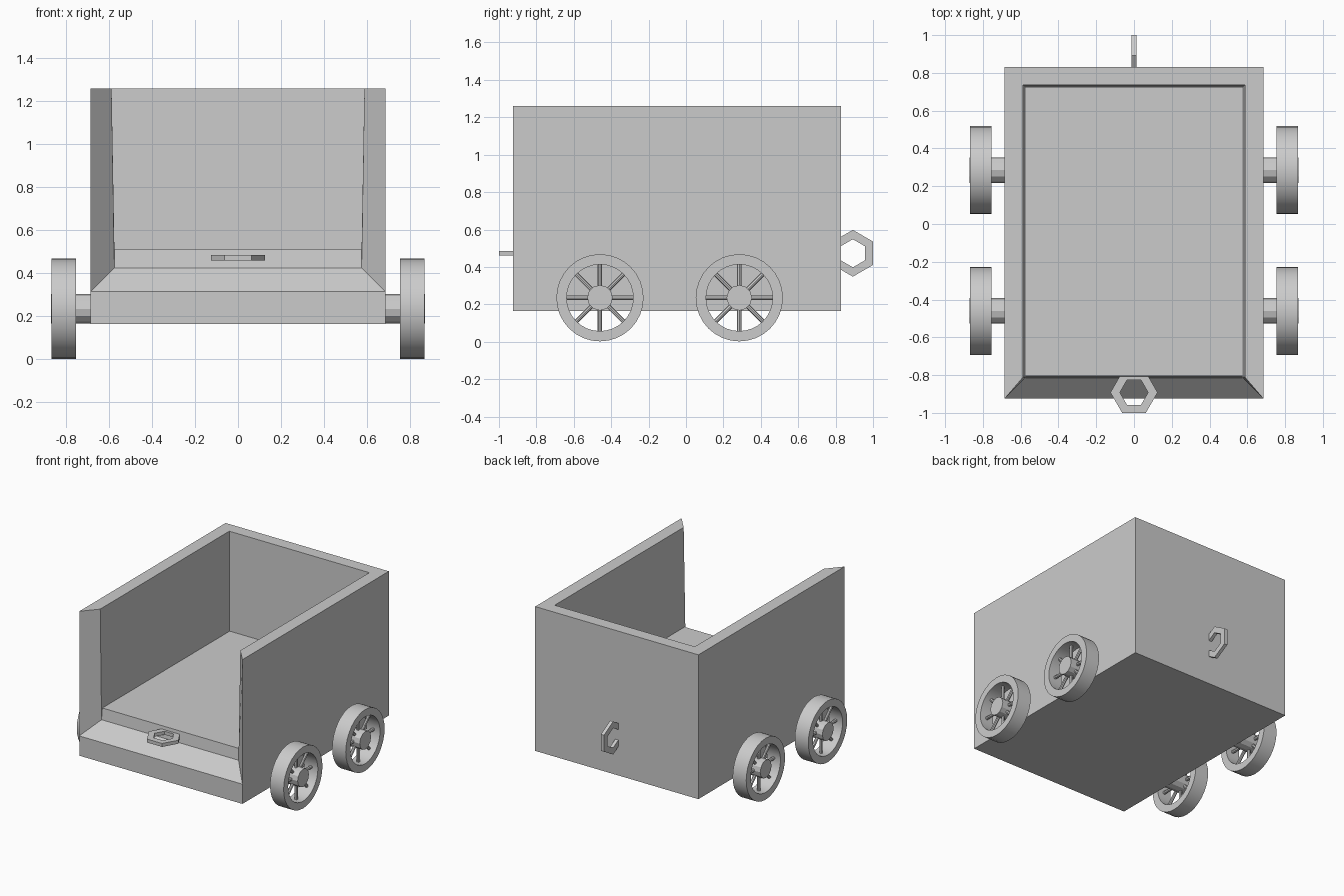
import bpy, bmesh, math
from mathutils import Matrix

if "Cube" in bpy.data.objects:
    bpy.data.objects.remove(bpy.data.objects["Cube"])


def make_object(name, bm, smooth=False):
    bmesh.ops.recalc_face_normals(bm, faces=bm.faces[:])
    mesh = bpy.data.meshes.new(name)
    bm.to_mesh(mesh)
    bm.free()
    ob = bpy.data.objects.new(name, mesh)
    bpy.context.collection.objects.link(ob)
    if smooth:
        bpy.ops.object.select_all(action='DESELECT')
        ob.select_set(True)
        bpy.context.view_layer.objects.active = ob
        bpy.ops.object.shade_smooth_by_angle(angle=math.radians(35))
    return ob


def add_ring(bm, r_out, r_in, half, sides, matrix, phase=0.0):
    """Flat-walled ring around local z."""
    loops = []
    for r, z in ((r_out, -half), (r_out, half), (r_in, half), (r_in, -half)):
        loops.append([bm.verts.new(matrix @ Matrix.Rotation(phase + i * math.tau / sides, 4, 'Z')
                                   @ Matrix.Translation((r, 0, z)).translation)
                      for i in range(sides)])
    for a, b in zip(loops, loops[1:] + loops[:1]):
        for i in range(sides):
            j = (i + 1) % sides
            bm.faces.new((a[i], a[j], b[j], b[i]))


def add_rod(bm, r, length, sides, matrix):
    bmesh.ops.create_cone(bm, cap_ends=True, segments=sides, radius1=r, radius2=r,
                          depth=length, matrix=matrix)


# Open-fronted wagon body: one half profile mirrored across x
W, FRONT, BACK, BOTTOM, TOP = 0.685, -0.925, 0.83, 0.165, 1.26
half = {
    'bf': (W, FRONT, BOTTOM), 'bb': (W, BACK, BOTTOM),
    'tf': (W, FRONT, TOP), 'tb': (W, BACK, TOP),
    'sill': (W, FRONT, 0.315), 'lip': (0.575, -0.815, 0.425),
    'ff': (0.575, -0.805, 0.51), 'fb': (0.575, 0.722, 0.51),
    'itf': (0.588, -0.812, TOP), 'itb': (0.588, 0.735, TOP),
}
bm = bmesh.new()
R = {k: bm.verts.new(p) for k, p in half.items()}
L = {k: bm.verts.new((-p[0], p[1], p[2])) for k, p in half.items()}
# side wall, end chamfer, rim and inner wall on both sides
for S in (R, L):
    for keys in ('bf bb tb tf sill', 'tf sill lip itf', 'tf itf itb tb', 'itf lip ff fb itb'):
        bm.faces.new([S[k] for k in keys.split()])
# faces spanning the width: bottom, back, rim, inner back, floor, riser, sill, front
for a, b in (('bf', 'bb'), ('bb', 'tb'), ('tb', 'itb'), ('itb', 'fb'),
             ('fb', 'ff'), ('ff', 'lip'), ('lip', 'sill'), ('sill', 'bf')):
    bm.faces.new((R[a], R[b], L[b], L[a]))
make_object('wagon_body', bm)

# Wheels: rim, hub with axle stub, and eight spokes
WR = 0.233
for side, sx in (('right', 1), ('left', -1)):
    for end, y in (('front', -0.46), ('rear', 0.285)):
        base = Matrix.Translation((0, y, WR + 0.002))
        turn = Matrix.Rotation(math.pi / 2, 4, 'Y')
        at = lambda x: base @ Matrix.Translation((sx * x, 0, 0))
        bm = bmesh.new()
        add_ring(bm, WR, 0.178, 0.057, 32, at(0.811) @ turn)
        make_object(f'{end}_{side}_wheel_rim', bm, True)
        bm = bmesh.new()
        add_rod(bm, 0.068, 0.187, 12, at(0.7765) @ turn)
        make_object(f'{end}_{side}_hub', bm)
        bm = bmesh.new()
        for i in range(8):
            add_rod(bm, 0.012, 0.14, 8, at(0.811) @ Matrix.Rotation(i * math.pi / 4, 4, 'X')
                    @ Matrix.Translation((0, 0, 0.12)))
        make_object(f'{end}_{side}_spokes', bm)

# Hexagonal coupling rings, flat at the front and upright at the back
bm = bmesh.new()
add_ring(bm, 0.125, 0.075, 0.013, 6, Matrix.Translation((0, -0.892, 0.473)))
make_object('front_coupling', bm)
bm = bmesh.new()
add_ring(bm, 0.125, 0.075, 0.013, 6,
         Matrix.Translation((0, 0.892, 0.473)) @ Matrix.Rotation(math.pi / 2, 4, 'Y'))
make_object('rear_coupling', bm)
